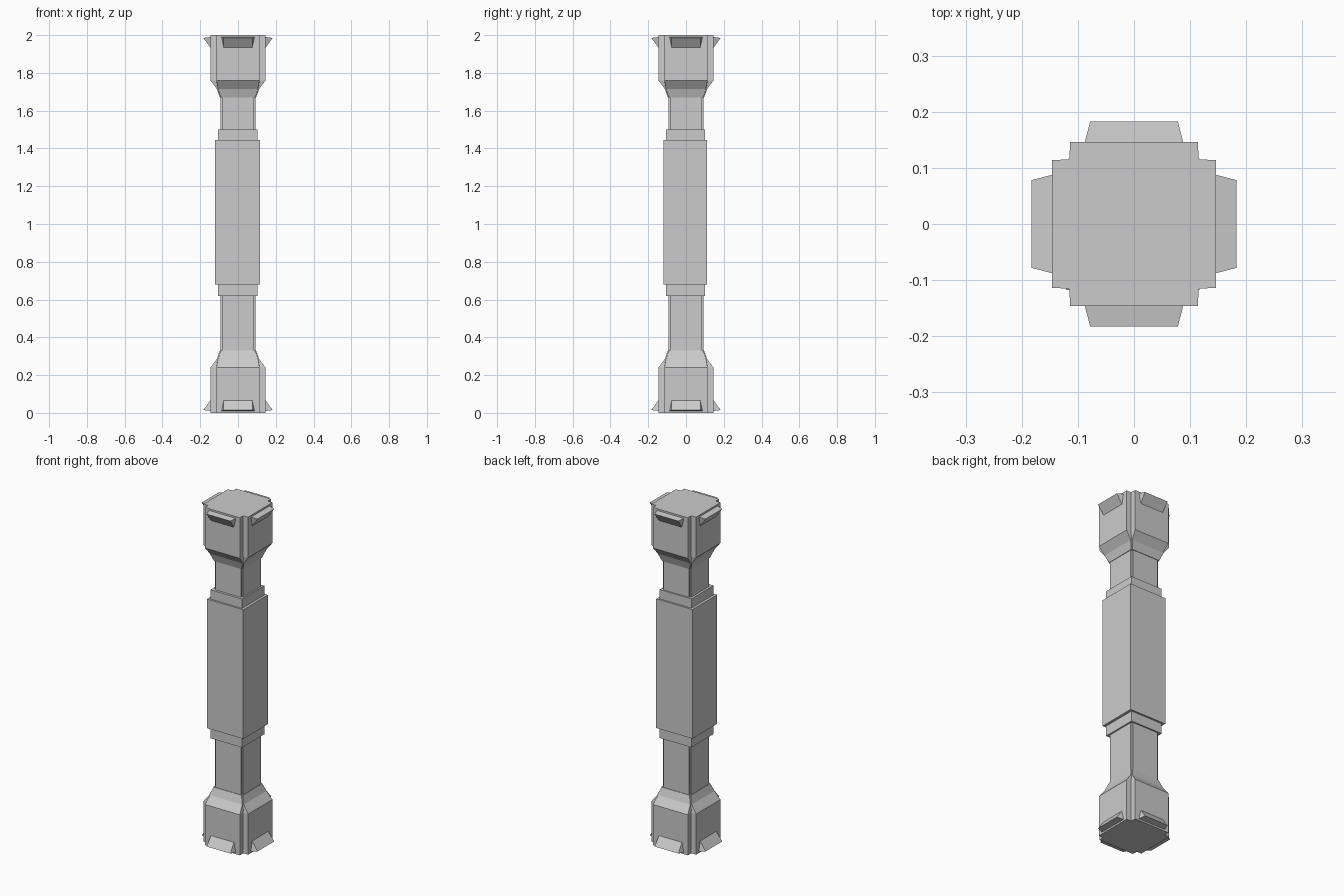
import bpy, bmesh
from mathutils import Matrix, Vector
from math import pi

if "Cube" in bpy.data.objects:
    bpy.data.objects.remove(bpy.data.objects["Cube"])


def finish(name, verts, faces):
    bm = bmesh.new()
    vs = [bm.verts.new(v) for v in verts]
    for f in faces:
        bm.faces.new([vs[i] for i in f])
    bmesh.ops.recalc_face_normals(bm, faces=bm.faces)
    me = bpy.data.meshes.new(name)
    bm.to_mesh(me)
    bm.free()
    ob = bpy.data.objects.new(name, me)
    bpy.context.collection.objects.link(ob)
    return ob


def notched(a, b, c):
    """Square section of half size a, arm half width b, notch corner at c."""
    quarter = [(a, -b), (a, b), (c, b + 0.001), (c, c), (b + 0.001, c)]
    pts = []
    for k in range(4):
        rot = Matrix.Rotation(k * pi / 2, 2)
        pts += [rot @ Vector(p) for p in quarter]
    return pts


def loft(name, rings):
    """Join notched sections (z, a, b, c) into a closed solid."""
    verts, faces = [], []
    for z, a, b, c in rings:
        verts += [(p.x, p.y, z) for p in notched(a, b, c)]
    n = len(verts) // len(rings)
    for r in range(len(rings) - 1):
        for i in range(n):
            j = (i + 1) % n
            faces.append((r * n + i, r * n + j, (r + 1) * n + j, (r + 1) * n + i))
    faces.append(range(n))
    faces.append(range(len(verts) - n, len(verts)))
    return finish(name, verts, faces)


def box(name, half_x, half_y, z0, z1):
    bpy.ops.mesh.primitive_cube_add(size=1, location=(-0.002, -0.003, (z0 + z1) / 2))
    ob = bpy.context.object
    ob.name = name
    ob.scale = (2 * half_x, 2 * half_y, z1 - z0)


# Shaft with stepped corners, collar and thick central sleeve
loft("shaft", [(0.30, 0.093, 0.084, 0.086), (1.70, 0.093, 0.084, 0.086)])
box("collar", 0.104, 0.104, 0.62, 1.50)
box("central_sleeve", 0.119, 0.115, 0.68, 1.445)

# End blocks and flared lips, mirrored top and bottom
for end, flip in (("bottom", False), ("top", True)):
    def zz(z):
        return 2 - z if flip else z

    cap = [(0.0, 0.146, 0.114, 0.1165), (0.24, 0.146, 0.114, 0.1165),
           (0.285, 0.112, 0.106, 0.1075), (0.33, 0.096, 0.090, 0.092)]
    loft(end + "_block", [(zz(z), a, b, c) for z, a, b, c in cap])

    lip = [(0.145, -0.088, 0.01), (0.145, 0.088, 0.01),
           (0.145, 0.075, 0.068), (0.145, -0.075, 0.068),
           (0.183, -0.078, 0.015), (0.183, 0.078, 0.015)]
    for k, side in enumerate(("right", "back", "left", "front")):
        rot = Matrix.Rotation(k * pi / 2, 3, 'Z')
        finish(f"{end}_{side}_lip", [rot @ Vector((x, y, zz(z))) for x, y, z in lip],
               [(0, 1, 2, 3), (0, 1, 5, 4), (4, 5, 2, 3), (0, 4, 3), (1, 5, 2)])
